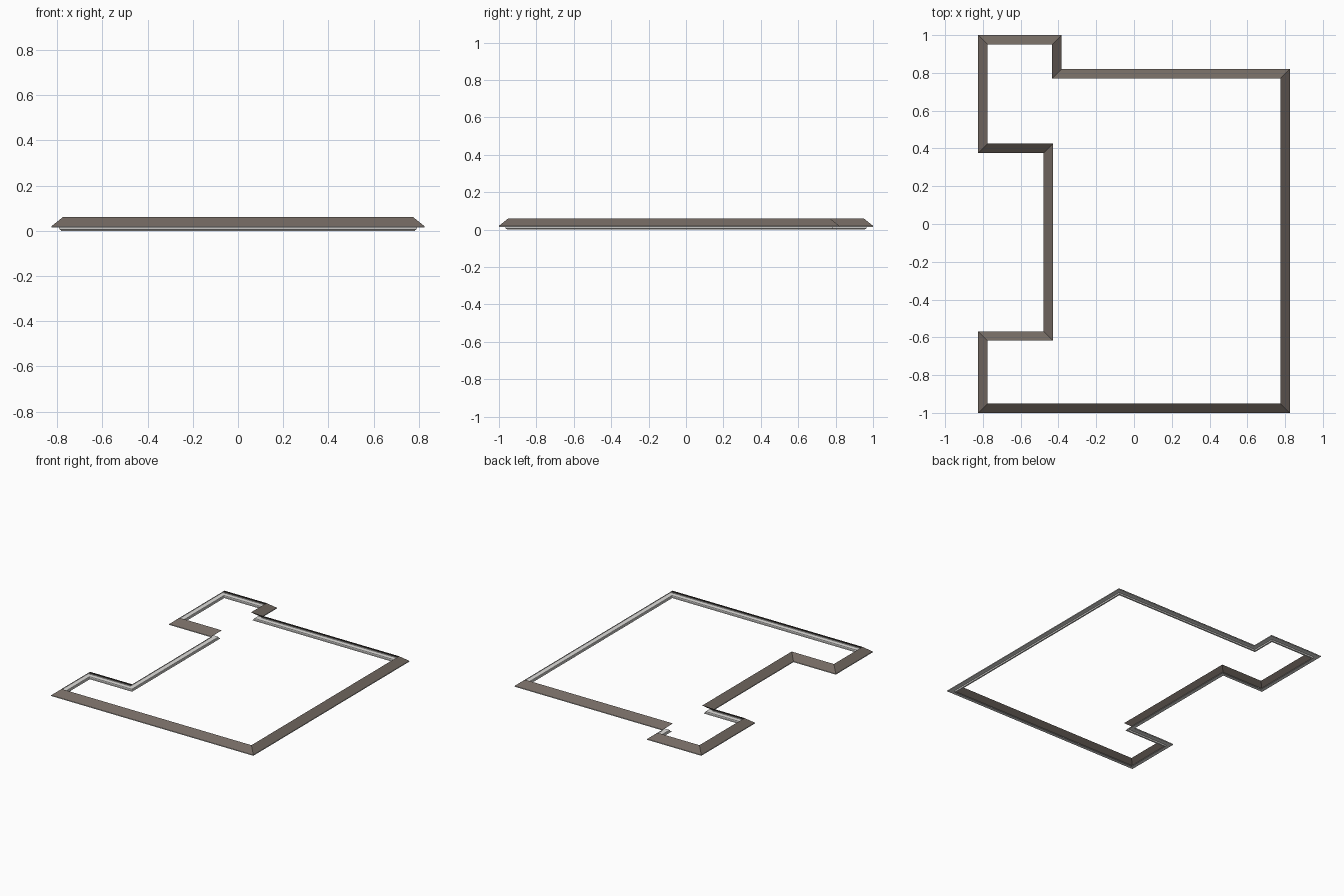
import bpy, bmesh
from mathutils import Vector

if "Cube" in bpy.data.objects:
    bpy.data.objects.remove(bpy.data.objects["Cube"])

def material(name, rgb):
    m = bpy.data.materials.new(name)
    m.diffuse_color = (*rgb, 1)
    m.use_nodes = True
    m.node_tree.nodes["Principled BSDF"].inputs["Base Color"].default_value = m.diffuse_color
    return m

brown = material("roof brown", (0.175, 0.145, 0.125))
pale = material("trim pale", (0.75, 0.74, 0.72))

# outer eave line, counter-clockwise
PATH = [(-0.825, -1), (0.825, -1), (0.825, 0.82), (-0.383, 0.82), (-0.383, 1),
        (-0.825, 1), (-0.825, 0.375), (-0.48, 0.375), (-0.48, -0.568), (-0.825, -0.568)]

def inset(d):
    """Path moved inward by d with mitred right-angle corners."""
    out = []
    for i, p in enumerate(PATH):
        p = Vector(p)
        a = (p - Vector(PATH[i - 1])).normalized()
        b = (Vector(PATH[(i + 1) % len(PATH)]) - p).normalized()
        out.append(p + d * (Vector((-a.y, a.x)) + Vector((-b.y, b.x))))
    return out

def sweep(name, profile, mat):
    """Sweep an open profile of (inward offset, height) round the path."""
    bm = bmesh.new()
    rings = [[bm.verts.new((p.x, p.y, z)) for p in inset(d)] for d, z in profile]
    n = len(PATH)
    for lo, hi in zip(rings, rings[1:]):
        for i in range(n):
            j = (i + 1) % n
            bm.faces.new((lo[i], lo[j], hi[j], hi[i]))
    me = bpy.data.meshes.new(name)
    bm.to_mesh(me)
    bm.free()
    me.materials.append(mat)
    ob = bpy.data.objects.new(name, me)
    bpy.context.collection.objects.link(ob)

# sloped roof skirt, open on the inside
sweep("roof_skirt", [(0, 0.02), (0.05, 0.06)], brown)
# drip edge under the skirt
sweep("drip_edge", [(0, 0.014), (0, 0.02)], pale)
# soffit and stepped moulding below it
sweep("soffit_moulding", [(0.042, 0), (0.042, 0.004), (0.036, 0.005),
                          (0.034, 0.014), (0, 0.014)], pale)
